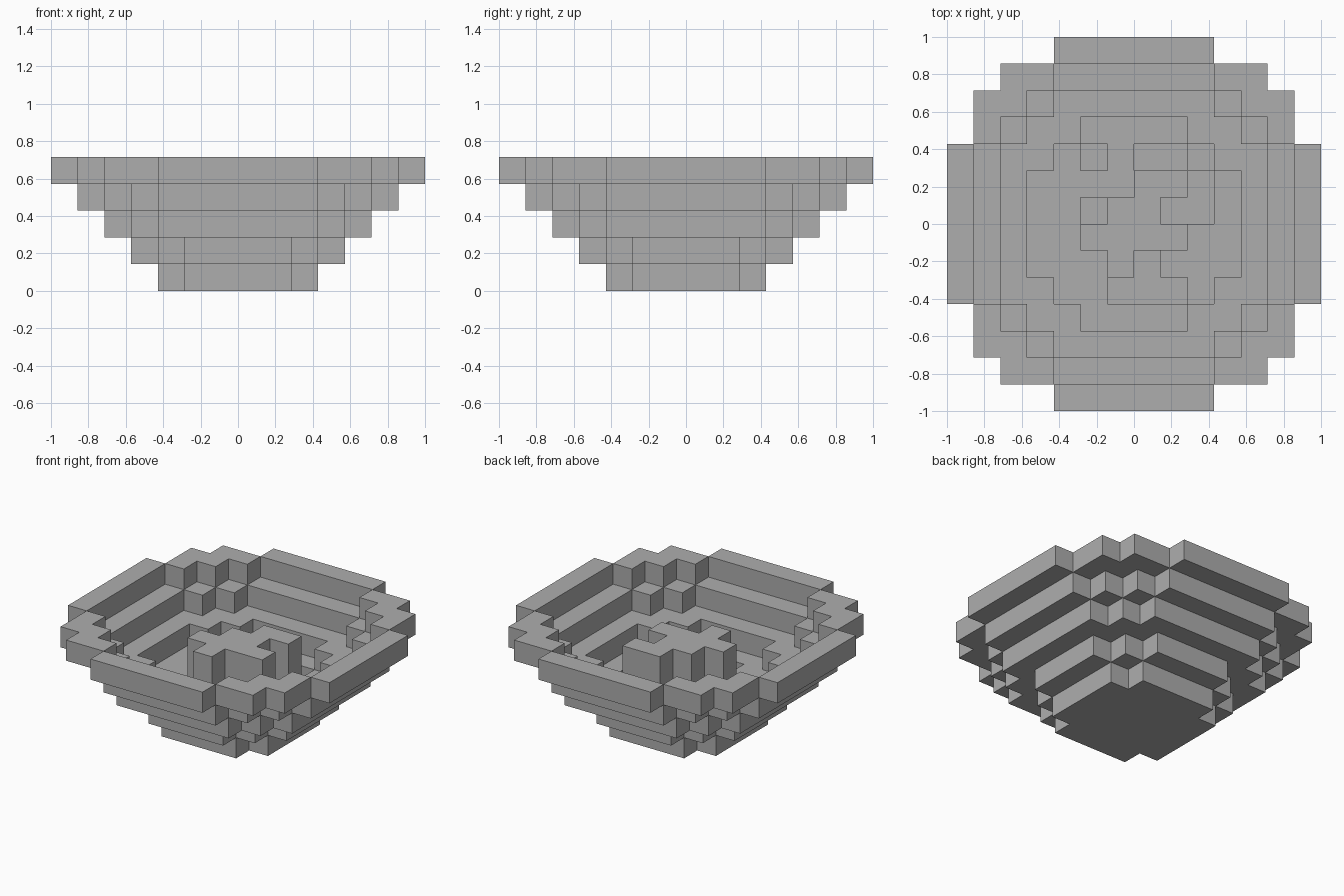
import bpy, bmesh
from mathutils import Vector

cube = bpy.data.objects.get("Cube")
if cube:
    bpy.data.objects.remove(cube)

U = 1 / 7  # side of one block

grey = bpy.data.materials.new("stone_grey")
grey.use_nodes = True
colour = (0.42, 0.42, 0.42, 1)
grey.diffuse_color = colour
grey.node_tree.nodes["Principled BSDF"].inputs["Base Color"].default_value = colour


def disc(widths):
    """Cells of a stepped disc; widths are half-widths of rows going out from the middle."""
    return {(x, y) for r, w in enumerate(widths)
            for y in (r, -r - 1) for x in range(-w, w)}


def slab(name, cells, bottom, height=1):
    """Extrude a set of grid cells into one solid."""
    bm = bmesh.new()
    for x, y in sorted(cells):
        bm.faces.new([bm.verts.new(Vector((x + i, y + j, bottom)) * U)
                      for i, j in ((0, 0), (1, 0), (1, 1), (0, 1))])
    bmesh.ops.remove_doubles(bm, verts=bm.verts[:], dist=U / 100)
    grown = bmesh.ops.extrude_face_region(bm, geom=bm.faces[:], use_keep_orig=True)
    top = [v for v in grown["geom"] if isinstance(v, bmesh.types.BMVert)]
    bmesh.ops.translate(bm, verts=top, vec=(0, 0, height * U))
    bmesh.ops.recalc_face_normals(bm, faces=bm.faces[:])
    bmesh.ops.dissolve_limit(bm, angle_limit=0.01, verts=bm.verts[:], edges=bm.edges[:])
    mesh = bpy.data.meshes.new(name)
    bm.to_mesh(mesh)
    bm.free()
    mesh.materials.append(grey)
    obj = bpy.data.objects.new(name, mesh)
    bpy.context.collection.objects.link(obj)
    return obj


# Stepped outlines, from the foot up to the rim
foot = disc([3, 3, 2])
low = disc([4, 4, 3, 2])
middle = disc([5, 5, 5, 4, 3])
high = disc([6, 6, 6, 5, 4, 3])
rim = disc([7, 7, 7, 6, 6, 5, 3])

# Bowl: solid foot, then rings that each open over the tier below
slab("foot", foot, 0)
slab("middle_ring", middle - low, 2)
slab("high_ring", high - middle, 3)
slab("rim", rim - high, 4)

# Inner floor with sunken pockets
pockets = {(0, 2), (1, 2), (2, 1), (2, 0), (1, 0),
           (-1, -3), (0, -3), (1, -3), (0, -2), (-2, 2), (-2, 0)}
slab("floor", low - pockets, 1)

# Branching centre piece
centre = {(0, 1), (1, 1), (-1, 0), (0, 0), (-1, -2)} | {(x, -1) for x in range(-2, 2)}
slab("centre_piece", centre, 2, 2)
slab("centre_foot", centre & pockets | {(1, 1)}, 1, 1)
